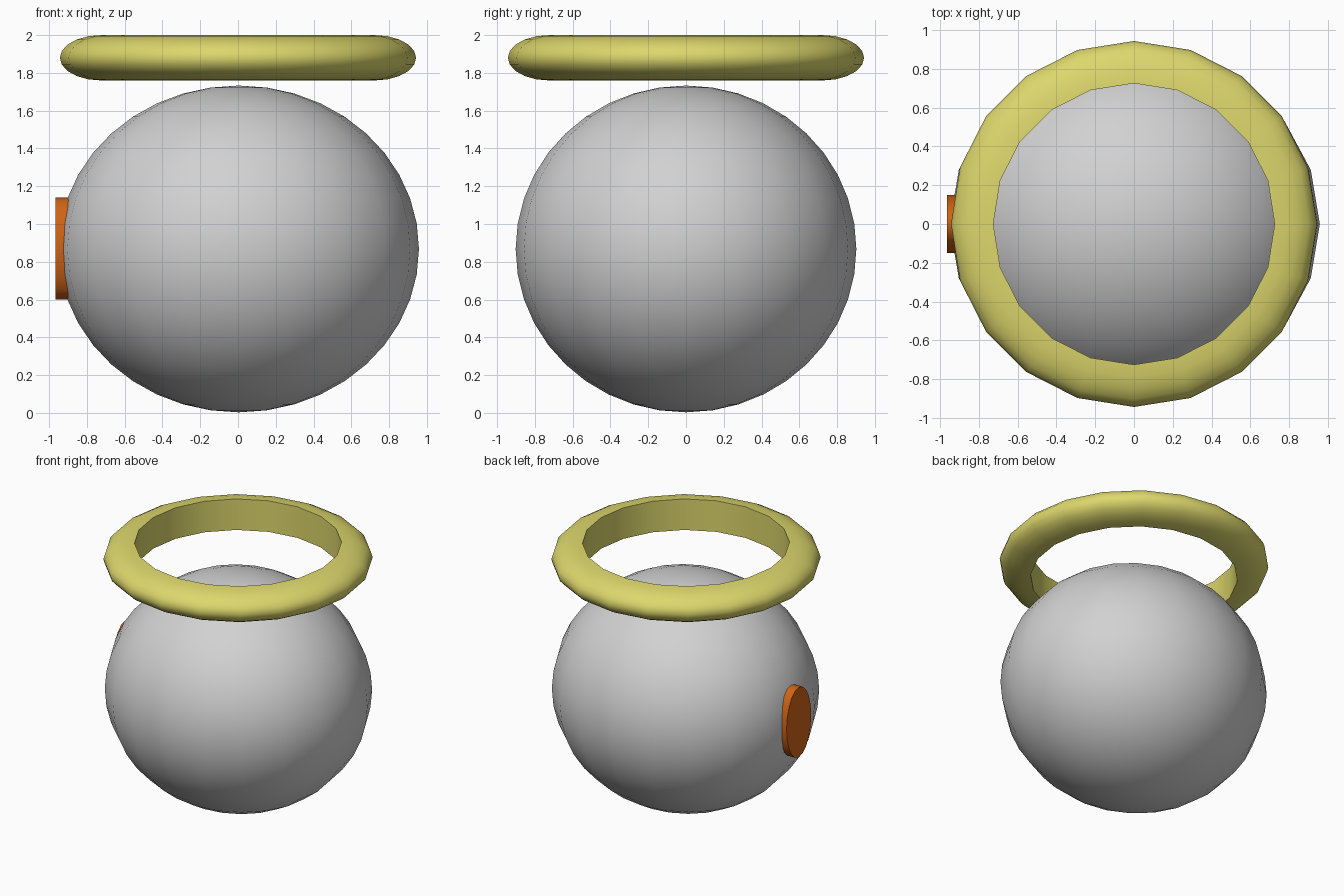
import bpy
import bmesh
from math import cos, sin, pi, radians

cube = bpy.data.objects.get("Cube")
if cube:
    bpy.data.objects.remove(cube, do_unlink=True)

SIDES = 20


def material(name, color):
    mat = bpy.data.materials.new(name)
    mat.use_nodes = True
    mat.diffuse_color = (*color, 1)
    mat.node_tree.nodes["Principled BSDF"].inputs["Base Color"].default_value = (*color, 1)
    return mat


def finish(obj, name, mat, angle):
    obj.name = name
    obj.data.materials.append(mat)
    bpy.ops.object.select_all(action='DESELECT')
    obj.select_set(True)
    bpy.context.view_layer.objects.active = obj
    bpy.ops.object.transform_apply(location=False, rotation=True, scale=True)
    bpy.ops.object.shade_smooth_by_angle(angle=radians(angle))


grey = material("light grey", (0.64, 0.64, 0.64))
yellow = material("pale yellow", (0.72, 0.68, 0.15))
orange = material("burnt orange", (0.62, 0.125, 0.008))

# Slightly flattened round body
bpy.ops.mesh.primitive_uv_sphere_add(segments=SIDES, ring_count=SIDES, radius=1,
                                     location=(0.004, 0, 0.868))
body = bpy.context.object
body.scale = (0.954, 0.902, 0.865)
finish(body, "round_body", grey, 40)

# Floating ring: a half ellipse swept around, with a flat inner wall
STEPS = 10
profile = [(0.725 + 0.218 * cos(a), 1.88 + 0.12 * sin(a))
           for a in (-pi / 2 + pi * i / STEPS for i in range(STEPS + 1))]
bm = bmesh.new()
loops = []
for s in range(SIDES):
    t = 2 * pi * s / SIDES
    loops.append([bm.verts.new((r * cos(t), r * sin(t), z)) for r, z in profile])
for a, b in zip(loops, loops[1:] + loops[:1]):
    for i in range(len(profile)):
        j = (i + 1) % len(profile)
        bm.faces.new((a[i], b[i], b[j], a[j]))
bmesh.ops.recalc_face_normals(bm, faces=bm.faces[:])
mesh = bpy.data.meshes.new("floating_ring")
bm.to_mesh(mesh)
bm.free()
ring = bpy.data.objects.new("floating_ring", mesh)
bpy.context.collection.objects.link(ring)
finish(ring, "floating_ring", yellow, 40)

# Oval disc on the side of the body
bpy.ops.mesh.primitive_cylinder_add(vertices=SIDES, radius=1, depth=0.1,
                                    location=(-0.915, 0, 0.87),
                                    rotation=(0, radians(90), 0))
disc = bpy.context.object
disc.scale = (0.27, 0.15, 1)
finish(disc, "side_disc", orange, 40)
